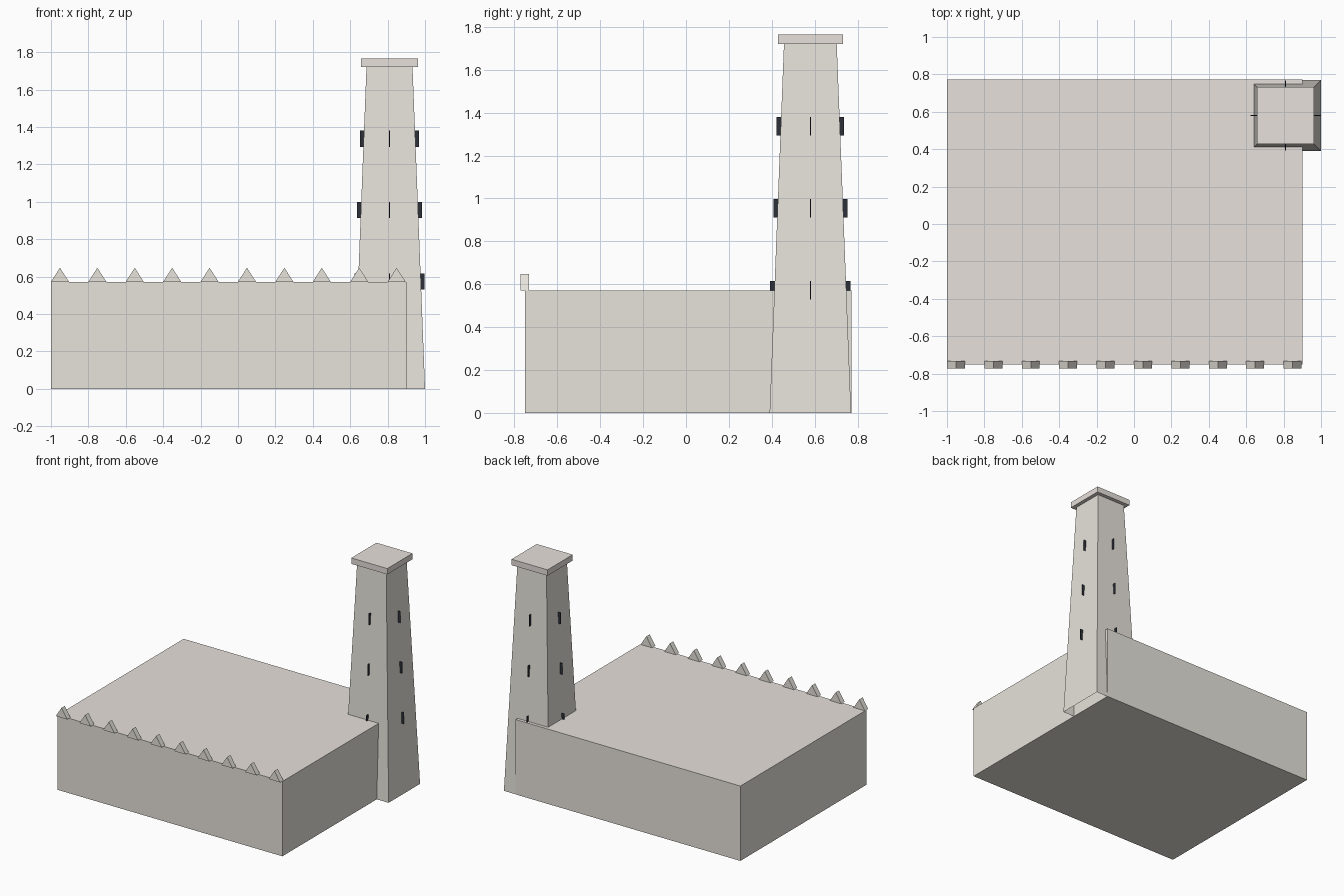
import bpy, bmesh
from mathutils import Matrix

if "Cube" in bpy.data.objects:
    bpy.data.objects.remove(bpy.data.objects["Cube"])

TX, TY = 0.81, 0.58            # tower axis
BASE, TOP, TOWER_H = 0.19, 0.123, 1.72


def material(name, rgb):
    mat = bpy.data.materials.new(name)
    mat.diffuse_color = (*rgb, 1)
    mat.use_nodes = True
    mat.node_tree.nodes["Principled BSDF"].inputs["Base Color"].default_value = mat.diffuse_color
    return mat


stone = material("pale_stone", (0.8, 0.77, 0.71))
roof = material("pale_roof", (0.8, 0.75, 0.71))
dark = material("dark_slit", (0.025, 0.03, 0.04))


def finish(name, bm, *mats):
    bmesh.ops.recalc_face_normals(bm, faces=bm.faces[:])
    me = bpy.data.meshes.new(name)
    bm.to_mesh(me)
    bm.free()
    ob = bpy.data.objects.new(name, me)
    bpy.context.collection.objects.link(ob)
    for mat in mats:
        me.materials.append(mat)
    return ob


def box(bm, lo, hi):
    size = [b - a for a, b in zip(lo, hi)]
    mid = [(a + b) / 2 for a, b in zip(lo, hi)]
    m = Matrix.Translation(mid) @ Matrix.Diagonal((*size, 1))
    return bmesh.ops.create_cube(bm, size=1, matrix=m)["verts"]


# Main hall block
bm = bmesh.new()
box(bm, (-1, -0.75, 0), (0.9, 0.772, 0.572))
for f in bm.faces:
    f.material_index = int(f.calc_center_median().z > 0.5)
finish("hall", bm, stone, roof)

# Row of triangular battlements along the front edge
bm = bmesh.new()
for i in range(10):
    x = -0.952 + 0.2 * i
    tri = [(x - 0.048, 0.572), (x + 0.048, 0.572), (x, 0.647)]
    f = bm.faces.new([bm.verts.new((px, -0.772, pz)) for px, pz in tri])
    ext = bmesh.ops.extrude_face_region(bm, geom=[f], use_keep_orig=True)["geom"]
    bmesh.ops.translate(bm, vec=(0, 0.04, 0),
                        verts=[v for v in ext if isinstance(v, bmesh.types.BMVert)])
finish("battlements", bm, stone)

# Tapered tower, open underneath
bm = bmesh.new()
for v in box(bm, (TX - BASE, TY - BASE, 0), (TX + BASE, TY + BASE, TOWER_H)):
    if v.co.z > 1:
        v.co.x = TX + (v.co.x - TX) * TOP / BASE
        v.co.y = TY + (v.co.y - TY) * TOP / BASE
bmesh.ops.recalc_face_normals(bm, faces=bm.faces[:])
bottom = [f for f in bm.faces if f.calc_center_median().z < 0.01]
bmesh.ops.delete(bm, geom=bottom, context="FACES")
finish("tower", bm, stone)

# Tower cap slab
bm = bmesh.new()
box(bm, (TX - 0.152, TY - 0.152, TOWER_H), (TX + 0.152, TY + 0.152, 1.765))
finish("tower_cap", bm, roof)

# Narrow dark window slits on all four sides, three levels
bm = bmesh.new()
for z in (0.573, 0.955, 1.337):
    wall = BASE + (TOP - BASE) * z / TOWER_H
    for side in range(4):
        verts = box(bm, (wall - 0.003, -0.002, z - 0.043), (wall + 0.02, 0.002, z + 0.043))
        turn = Matrix.Rotation(side * 1.5707963, 4, "Z")
        bmesh.ops.transform(bm, matrix=Matrix.Translation((TX, TY, 0)) @ turn, verts=verts)
finish("window_slits", bm, dark)
